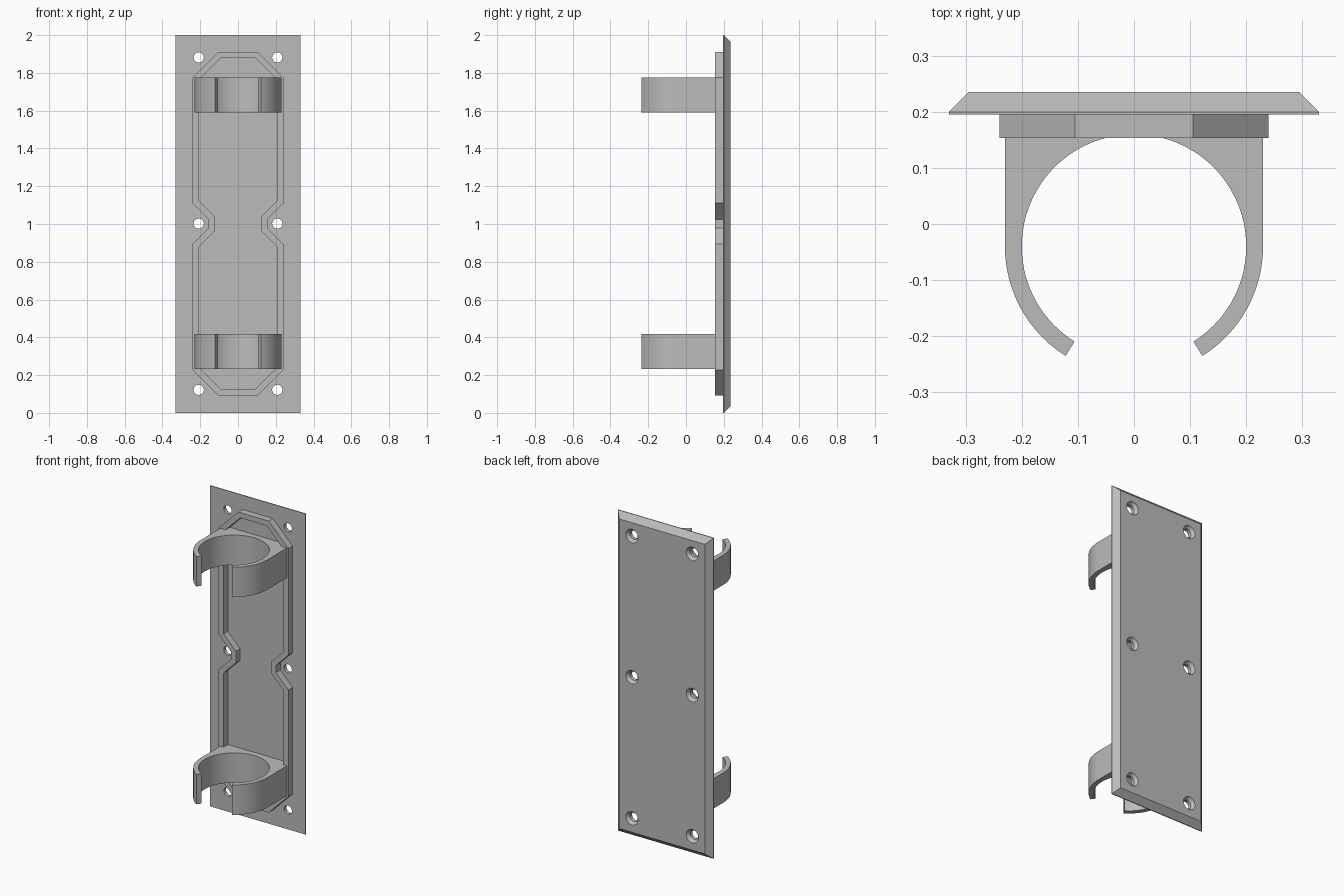
import bpy, bmesh
from math import sin, cos, pi, radians
from mathutils import Vector, Matrix

cube = bpy.data.objects.get("Cube")
if cube:
    bpy.data.objects.remove(cube)

grey = bpy.data.materials.new("plain grey")
grey.use_nodes = True
colour = (0.5, 0.5, 0.5, 1)
grey.diffuse_color = colour
grey.node_tree.nodes["Principled BSDF"].inputs["Base Color"].default_value = colour

MID = 1.0            # height of the mirror plane
PLATE_FRONT, PLATE_BACK = 0.195, 0.235
RIB_FRONT = 0.153


def make_object(name, bm):
    bmesh.ops.recalc_face_normals(bm, faces=bm.faces)
    mesh = bpy.data.meshes.new(name)
    bm.to_mesh(mesh)
    bm.free()
    mesh.materials.append(grey)
    obj = bpy.data.objects.new(name, mesh)
    bpy.context.collection.objects.link(obj)
    return obj


def smooth(obj):
    bpy.ops.object.select_all(action='DESELECT')
    obj.select_set(True)
    bpy.context.view_layer.objects.active = obj
    bpy.ops.object.shade_smooth_by_angle(angle=radians(30))


def loft(bm, loops, cap=True):
    """Skin a series of equal point loops; close the ends if wanted."""
    rings = [[bm.verts.new(p) for p in loop] for loop in loops]
    n = len(rings[0])
    for a, b in zip(rings, rings[1:]):
        for i in range(n):
            j = (i + 1) % n
            bm.faces.new((a[i], a[j], b[j], b[i]))
    if cap:
        bm.faces.new(rings[0])
        bm.faces.new(rings[-1])
    else:
        for i in range(n):
            j = (i + 1) % n
            bm.faces.new((rings[-1][i], rings[-1][j], rings[0][j], rings[0][i]))


# Backing plate with chamfered rear edges
def rectangle(y, inset):
    w, h = 0.33 - inset, 1.0 - inset
    return [(sx * w, y, MID + sz * h) for sx, sz in ((-1, -1), (1, -1), (1, 1), (-1, 1))]


bm = bmesh.new()
loft(bm, [rectangle(PLATE_FRONT, 0), rectangle(0.2, 0), rectangle(PLATE_BACK, 0.035)])
plate = make_object("backing_plate", bm)

# Countersunk screw holes
bm = bmesh.new()
for x in (-0.208, 0.208):
    for z in (0.122, 1.002, 1.882):
        loft(bm, [[(x + r * cos(2 * pi * k / 32), y, z + r * sin(2 * pi * k / 32)) for k in range(32)]
                  for y, r in ((0.18, 0.027), (0.217, 0.027), (0.235, 0.042), (0.245, 0.05))])
cutter = make_object("screw_hole_cutter", bm)
cutter.hide_render = True
mod = plate.modifiers.new("screw holes", 'BOOLEAN')
mod.operation, mod.solver, mod.object = 'DIFFERENCE', 'EXACT', cutter
bpy.ops.object.select_all(action='DESELECT')
bpy.context.view_layer.objects.active = plate
plate.select_set(True)
bpy.ops.object.modifier_apply(modifier=mod.name)
bpy.data.objects.remove(cutter)
smooth(plate)

# Raised rib: one quarter of the outline mirrored into a closed loop
quarter = [(0.155, 0.023), (0.24, 0.108), (0.24, 0.774), (0.105, 0.909)]
right = [(x, -z) for x, z in reversed(quarter)] + quarter
outline = [Vector(p) for p in right + [(-x, z) for x, z in reversed(right)]]


def inset_outline(points, distance):
    result = []
    for i, p in enumerate(points):
        before = (p - points[i - 1]).normalized()
        after = (points[(i + 1) % len(points)] - p).normalized()
        n1, n2 = Vector((-before.y, before.x)), Vector((-after.y, after.x))
        result.append(p + (n1 + n2) * distance / (1 + n1.dot(n2)))
    return result


inner = inset_outline(outline, 0.033)
bm = bmesh.new()
rib_back = PLATE_FRONT + 0.002
loft(bm, [[(p.x, y, p.y + MID + 0.002) for p in loop] for loop, y in
          ((outline, rib_back), (outline, RIB_FRONT), (inner, RIB_FRONT), (inner, rib_back))], cap=False)
make_object("raised_rib", bm)

# Spring clips: open ring with straight shoulders running to the plate
CENTRE_Y, INNER_R, OUTER_R = -0.04, 0.2, 0.23
TIP = radians(-58)


def arc(radius, start, end, steps):
    return [(radius * cos(start + (end - start) * k / steps),
             CENTRE_Y + radius * sin(start + (end - start) * k / steps)) for k in range(steps + 1)]


profile = arc(INNER_R, TIP, pi - TIP, 64)
profile += arc(OUTER_R, pi - TIP, pi, 16)
profile += [(-OUTER_R, rib_back), (OUTER_R, rib_back)]
profile += arc(OUTER_R, 0, TIP, 16)
for name, low, high in (("lower_clip", 0.232, 0.418), ("upper_clip", 1.59, 1.776)):
    bm = bmesh.new()
    loft(bm, [[(x, y, z) for x, y in profile] for z in (low, high)])
    smooth(make_object(name, bm))
